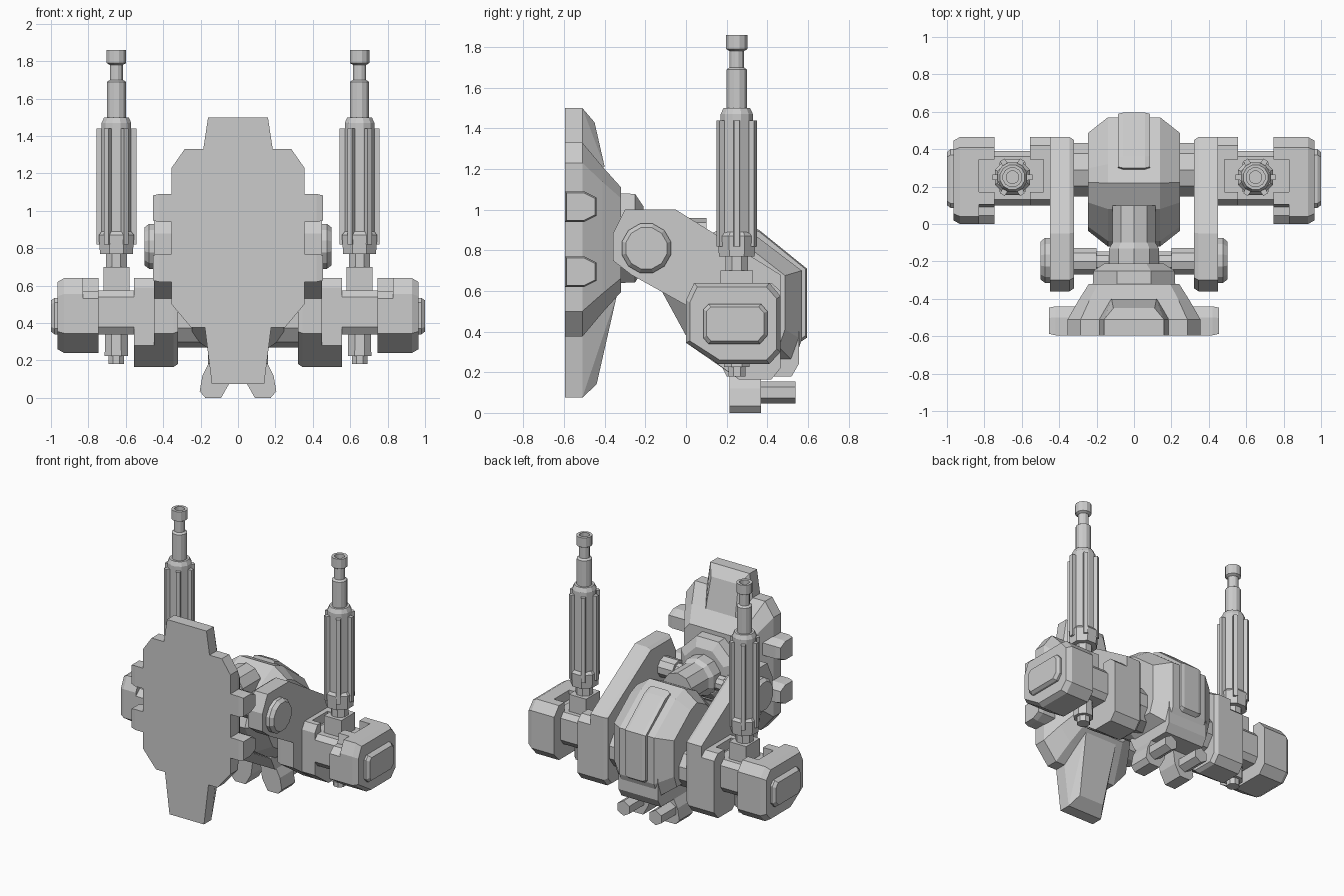
import bpy, bmesh
from math import sin, cos, pi, radians

cube = bpy.data.objects.get("Cube")
if cube:
    bpy.data.objects.remove(cube, do_unlink=True)

grey = bpy.data.materials.new("plain grey")
grey.use_nodes = True
COLOUR = (0.6, 0.6, 0.6, 1)
grey.diffuse_color = COLOUR
grey.node_tree.nodes["Principled BSDF"].inputs["Base Color"].default_value = COLOUR


def finish(name, bm, mirror):
    bmesh.ops.recalc_face_normals(bm, faces=bm.faces)
    mesh = bpy.data.meshes.new(name)
    bm.to_mesh(mesh)
    bm.free()
    mesh.materials.append(grey)
    obj = bpy.data.objects.new(name, mesh)
    bpy.context.collection.objects.link(obj)
    if mirror:
        obj.modifiers.new("Mirror", 'MIRROR').use_mirror_merge = False
    return obj


def loft(name, profile, axis, rings, mirror=False):
    """Sweep a closed profile along an axis; rings are (position, scale u, scale v)."""
    us, vs = zip(*profile)
    cu, cv = (min(us) + max(us)) / 2, (min(vs) + max(vs)) / 2
    bm = bmesh.new()
    loops = []
    for p, su, sv in rings:
        loop = []
        for u, v in profile:
            a, b = cu + (u - cu) * su, cv + (v - cv) * sv
            co = {'x': (p, a, b), 'y': (a, p, b), 'z': (a, b, p)}[axis]
            loop.append(bm.verts.new(co))
        loops.append(loop)
    n = len(profile)
    for lo, hi in zip(loops, loops[1:]):
        for i in range(n):
            j = (i + 1) % n
            bm.faces.new((lo[i], lo[j], hi[j], hi[i]))
    bm.faces.new(loops[0])
    bm.faces.new(loops[-1])
    return finish(name, bm, mirror)


def slab(name, profile, axis, a, b, mirror=False):
    return loft(name, profile, axis, [(a, 1, 1), (b, 1, 1)], mirror)


def lathe(name, centre, sides, axis, steps, mirror=False):
    """Turned part; steps are (position, radius)."""
    ring = [(centre[0] + cos((i + .5) * 2 * pi / sides),
             centre[1] + sin((i + .5) * 2 * pi / sides)) for i in range(sides)]
    return loft(name, ring, axis, [(p, r, r) for p, r in steps], mirror)


def hull(name, points, mirror=False):
    bm = bmesh.new()
    for p in points:
        bm.verts.new(p)
    res = bmesh.ops.convex_hull(bm, input=bm.verts)
    junk = [g for g in res["geom_interior"] if isinstance(g, bmesh.types.BMVert)]
    bmesh.ops.delete(bm, geom=junk, context='VERTS')
    bmesh.ops.dissolve_limit(bm, angle_limit=radians(1), verts=bm.verts, edges=bm.edges)
    return finish(name, bm, mirror)


def both(points):
    return [(s * x, y, z) for x, y, z in points for s in (-1, 1)]


# Face shield: stepped plate tapering back to a collar
half = [(.185, 1.33), (.285, 1.33), (.355, 1.23), (.355, .5), (.25, .375), (.17, .375)]
outline = half + [(-x, z) for x, z in reversed(half)]
loft("shield", outline, 'y',
     [(-.595, 1, 1), (-.51, 1, 1), (-.41, .84, .75), (-.32, .68, .54)])
hull("shield_top_spike", both([
    (.16, -.595, 1.5), (.16, -.51, 1.5), (.19, -.595, 1.3), (.19, -.51, 1.3),
    (.11, -.45, 1.43), (.12, -.40, 1.21), (.16, -.45, 1.2)]))
hull("shield_bottom_spike", both([
    (.14, -.595, .075), (.14, -.51, .075), (.18, -.595, .4), (.18, -.51, .4),
    (.1, -.44, .14), (.13, -.39, .42), (.13, -.34, .58)]))
for name, z in (("upper", 1.015), ("lower", .695)):
    tab = [(-.595, z - .075), (-.595, z + .075), (-.5, z + .075),
           (-.44, z + .045), (-.44, z - .045), (-.5, z - .075)]
    loft(name + "_shield_tab", tab, 'x', [(.25, 1, 1), (.42, 1, 1), (.455, .9, .9)], True)

# Collar, neck and pivot axle
lathe("collar", (0, .86), 8, 'y', [(-.34, .24), (-.25, .235), (-.21, .17)])
lathe("neck", (0, .84), 10, 'y', [(-.24, .14), (-.13, .14), (-.1, .12), (.1, .12)])
lathe("axle", (-.2, .81), 10, 'x', [(-.36, .055), (.36, .055)])
lathe("axle_sleeve", (-.2, .81), 10, 'x', [(.2, .075), (.33, .075)], True)
lathe("pivot_cap", (-.195, .81), 12, 'x', [(.43, .125), (.475, .125), (.5, .105)], True)

# Central body with bevelled flanks
body = [(-.12, .6), (-.09, .68), (.08, .86), (.22, .93), (.32, .89), (.57, .70),
        (.57, .36), (.53, .25), (.2, .25), (.0, .38)]
loft("body", body, 'x', [(-.245, .76, .78), (-.14, 1, 1), (.14, 1, 1), (.245, .76, .78)])
spine = [(.28, .86), (.3, .925), (.36, .9), (.595, .71), (.595, .37), (.55, .34)]
loft("body_spine", spine, 'x', [(-.085, .96, .96), (-.06, 1, 1), (.06, 1, 1), (.085, .96, .96)])
slab("body_keel", [(.15, .28), (.2, .18), (.52, .18), (.555, .24), (.555, .4)], 'x', -.16, .16)
lathe("body_joint", (.29, .42), 10, 'x', [(.15, .15), (.34, .15)], True)

# Swing arms from pivot to shoulders
arm = [(-.36, .75), (-.36, .88), (-.3, 1), (-.05, 1), (.465, .68), (.465, .22),
       (.42, .165), (.26, .165), (0, .345), (0, .53), (-.27, .68)]
loft("arm", arm, 'x', [(.32, .96, .96), (.345, 1, 1), (.45, 1, 1)], True)

# Shoulder hubs, notched around the gun mount
hub_low = [(.465, .22), (.42, .165), (.26, .165), (.1, .28)]
slab("shoulder_hub", [(.1, .59), (.13, .64), (.42, .64), (.465, .6)] + hub_low,
     'x', .44, .485, True)
slab("shoulder_hub_notched",
     [(.1, .59), (.13, .64), (.17, .64), (.17, .57), (.345, .57), (.345, .64),
      (.42, .64), (.465, .6)] + hub_low, 'x', .485, .555, True)

# Cross tube with end plate
tube = [(.1, .38), (.1, .54), (.13, .575), (.36, .575), (.39, .54), (.39, .38),
        (.36, .34), (.13, .34)]
slab("cross_tube", tube, 'x', .5, .8, True)
cap = [(.085, .37), (.085, .51), (.11, .535), (.37, .535), (.4, .5), (.4, .38),
       (.365, .34), (.11, .34)]
loft("end_plate", cap, 'x', [(.94, 1, 1), (.98, 1, 1), (1, .9, .86)], True)

# Outer shoulder blocks
low = [(.465, .3), (.41, .24), (.16, .24), (0, .345)]
loft("outer_block", [(0, .555), (.04, .64), (.41, .64), (.465, .575)] + low, 'x',
     [(.83, 1, 1), (.93, 1, 1), (.965, .92, .9)], True)
slab("outer_block_notched",
     [(0, .53), (.045, .57), (.09, .57), (.105, .64), (.17, .64), (.17, .57),
      (.345, .57), (.345, .64), (.41, .64), (.465, .575)] + low, 'x', .745, .83, True)

# Upright guns
AXIS = (.65, .25)
mount = [(.58, .17), (.72, .17), (.72, .33), (.58, .33)]
slab("gun_mount", mount, 'z', .5, .7, True)
lathe("gun_neck", AXIS, 8, 'z', [(.68, .06), (.79, .06)], True)
lathe("gun_collar", AXIS, 8, 'z', [(.77, .095), (.87, .102), (.89, .085)], True)
lathe("gun_barrel", AXIS, 12, 'z',
      [(.85, .082), (1.47, .082), (1.5, .068), (1.5, .052), (1.69, .052), (1.7, .036),
       (1.78, .036), (1.79, .054), (1.86, .054), (1.86, .034), (1.8, .034)], True)
for i in range(6):
    a = i * pi / 3
    c, s = cos(a), sin(a)
    rib = [(AXIS[0] + r * c - w * s, AXIS[1] + r * s + w * c)
           for r, w in ((.06, -.018), (.107, -.014), (.107, .014), (.06, .018))]
    slab("gun_rib", rib, 'z', .82, 1.44, True)
lathe("gun_lower_nut", AXIS, 8, 'z',
      [(.36, .065), (.225, .068), (.225, .045), (.18, .045)], True)

# Twin splayed nozzles beneath the body
foot = [(.02, .26), (.045, .08), (.09, 0), (.175, 0), (.205, .035), (.19, .12), (.12, .26)]
slab("nozzle_bracket", foot, 'y', .215, .37, True)
lathe("nozzle", (.13, .1), 6, 'y', [(.35, .055), (.54, .055)], True)
